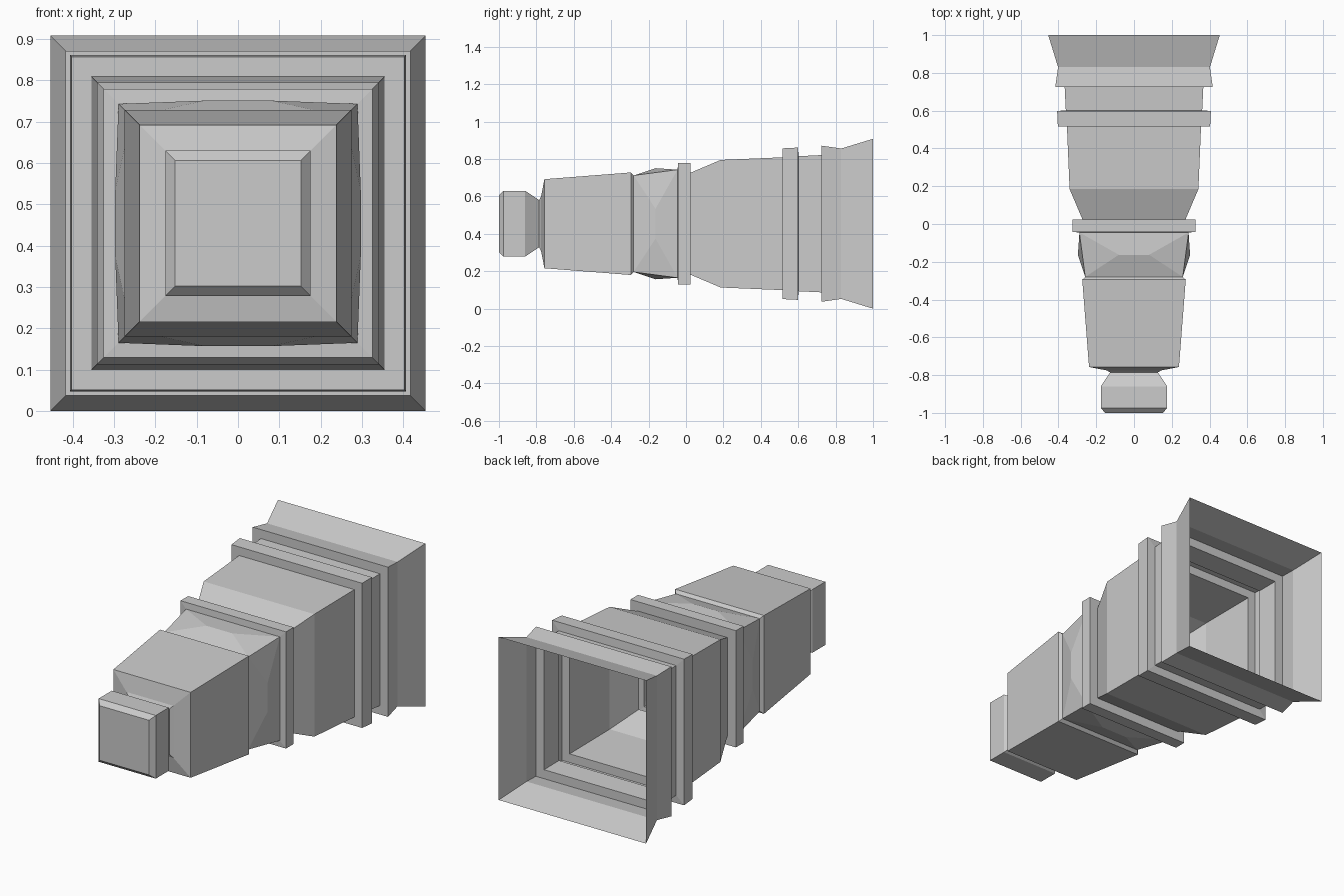
import bpy, bmesh

if "Cube" in bpy.data.objects:
    bpy.data.objects.remove(bpy.data.objects["Cube"])

CZ = 0.454  # height of the long axis
CORNERS = [(-1, -1), (1, -1), (1, 1), (-1, 1)]


def ring(bm, y, h):
    return [bm.verts.new((x * h, y, CZ + z * h)) for x, z in CORNERS]


def finish(bm, name):
    me = bpy.data.meshes.new(name)
    bm.to_mesh(me)
    bm.free()
    ob = bpy.data.objects.new(name, me)
    bpy.context.collection.objects.link(ob)
    return ob


def square_loft(name, profile, cap=False):
    """Open square tube through (y, half width) stations."""
    bm = bmesh.new()
    rings = [ring(bm, y, h) for y, h in profile]
    for a, b in zip(rings, rings[1:]):
        for i in range(4):
            j = (i + 1) % 4
            bm.faces.new((a[i], b[i], b[j], a[j]))
    if cap:
        bm.faces.new(rings[0])
    return finish(bm, name)


# Closed front knob and tapered front body
square_loft("front_body", [
    (-1.0, 0.152), (-0.975, 0.176), (-0.86, 0.176), (-0.785, 0.126),
    (-0.775, 0.145), (-0.757, 0.238), (-0.295, 0.274), (-0.28, 0.258)], cap=True)

# Faceted neck: each side bulges to a short edge between folded corners
bm = bmesh.new()
A, B = ring(bm, -0.28, 0.258), ring(bm, -0.045, 0.289)
for i in range(4):
    j = (i + 1) % 4
    (x0, z0), (x1, z1) = CORNERS[i], CORNERS[j]
    mx, mz = (x0 + x1) / 2, (z0 + z1) / 2
    dx, dz = (x1 - x0) / 2, (z1 - z0) / 2
    p, q = [bm.verts.new((mx * 0.297 + s * dx * 0.08, -0.163,
                          CZ + mz * 0.297 + s * dz * 0.08)) for s in (-1, 1)]
    bm.faces.new((A[i], p, q, A[j]))
    bm.faces.new((p, B[i], B[j], q))
    bm.faces.new((A[i], B[i], p))
    bm.faces.new((A[j], q, B[j]))
bmesh.ops.remove_doubles(bm, verts=bm.verts, dist=1e-5)
finish(bm, "faceted_neck")

# Collar, stepped bands and flared open rear
square_loft("rear_sleeve", [
    (-0.045, 0.289), (-0.042, 0.325), (0.025, 0.325), (0.025, 0.273),
    (0.185, 0.341), (0.517, 0.355), (0.517, 0.403), (0.598, 0.407),
    (0.602, 0.361), (0.725, 0.367), (0.725, 0.417), (0.83, 0.402), (1.0, 0.454)])
